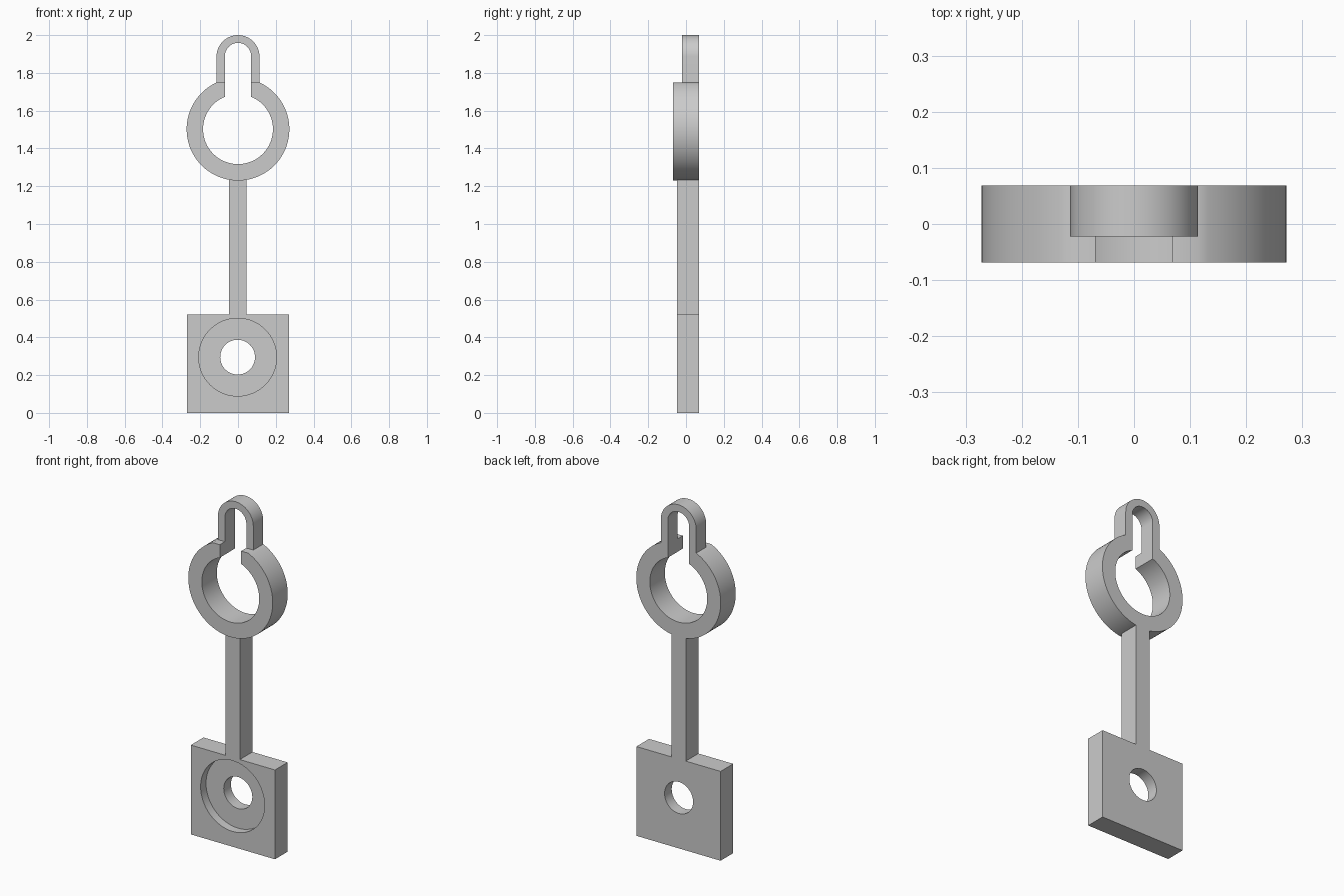
import bpy, bmesh, math
from math import pi, cos, sin, acos

if "Cube" in bpy.data.objects:
    bpy.data.objects.remove(bpy.data.objects["Cube"])

grey = bpy.data.materials.new("plain_grey")
grey.use_nodes = True
COLOUR = (0.6, 0.6, 0.6, 1)
grey.diffuse_color = COLOUR
grey.node_tree.nodes["Principled BSDF"].inputs["Base Color"].default_value = COLOUR

BACK, RING_FRONT, BAR_FRONT, LOOP_FRONT = 0.069, -0.069, -0.047, -0.022


def arc(x, z, r, start, end, n):
    """n + 1 points along an arc in the xz plane."""
    return [(x + r * cos(start + (end - start) * i / n),
             z + r * sin(start + (end - start) * i / n)) for i in range(n + 1)]


def loft(name, loops, closed):
    """Join (outline, y) loops into a tube of faces; open outlines get end caps."""
    bm = bmesh.new()
    rows = [[bm.verts.new((x, y, z)) for x, z in pts] for pts, y in loops]
    n = len(rows[0])
    for a, b in zip(rows, rows[1:] + rows[:1]):
        for i in range(n if closed else n - 1):
            j = (i + 1) % n
            bm.faces.new((a[i], a[j], b[j], b[i]))
    if not closed:
        bm.faces.new([r[0] for r in rows])
        bm.faces.new([r[-1] for r in rows])
    bmesh.ops.recalc_face_normals(bm, faces=bm.faces)
    mesh = bpy.data.meshes.new(name)
    bm.to_mesh(mesh)
    bm.free()
    mesh.materials.append(grey)
    ob = bpy.data.objects.new(name, mesh)
    bpy.context.collection.objects.link(ob)
    bpy.ops.object.select_all(action='DESELECT')
    ob.select_set(True)
    bpy.context.view_layer.objects.active = ob
    bpy.ops.object.shade_smooth_by_angle(angle=math.radians(30))


def band(name, outer, inner, front):
    """Open flat band between two outlines, from the front depth to the back."""
    loft(name, [(outer, BACK), (outer, front), (inner, front), (inner, BACK)], False)


# Square base plate with a through hole and a counterbore in the front
N = 64
HALF_W, HALF_H, BORE_X, BORE_Z = 0.271, 0.26, -0.002, 0.295
square = []
for x, z in arc(0, 0, 1, pi / 4, pi * 9 / 4, N)[:-1]:
    m = max(abs(x), abs(z))
    square.append((HALF_W * x / m, HALF_H + HALF_H * z / m))
hole, bore = [arc(BORE_X, BORE_Z, r, pi / 4, pi * 9 / 4, N)[:-1] for r in (0.092, 0.206)]
FLOOR = 0.003
loft("base_plate", [(hole, BACK), (square, BACK), (square, BAR_FRONT),
                    (bore, BAR_FRONT), (bore, FLOOR), (hole, FLOOR)], True)

# Stem joining plate and ring
band("stem", [(-0.047, 0.52), (-0.047, 1.236)], [(0.045, 0.52), (0.045, 1.236)], BAR_FRONT)

# Ring, slotted at the top and trimmed flat beside the slot
RING_Z, R_OUT, R_IN, SLOT, LOOP_HALF, TRIM_Z = 1.502, 0.272, 0.185, 0.069, 0.114, 1.749
a, b = acos(LOOP_HALF / R_OUT), acos(SLOT / R_IN)
outer = [(SLOT, TRIM_Z)] + arc(0, RING_Z, R_OUT, a, -pi - a, 70) + [(-SLOT, TRIM_Z)]
inner = arc(0, RING_Z, R_IN, b, -pi - b, 72)
band("slotted_ring", outer, inner, RING_FRONT)

# Keyhole loop above the ring
foot = 1.745
band("keyhole_loop",
     [(LOOP_HALF, foot)] + arc(0, 1.886, LOOP_HALF, 0, pi, 32) + [(-LOOP_HALF, foot)],
     [(SLOT, foot)] + arc(0, 1.89, SLOT, 0, pi, 32) + [(-SLOT, foot)], LOOP_FRONT)
